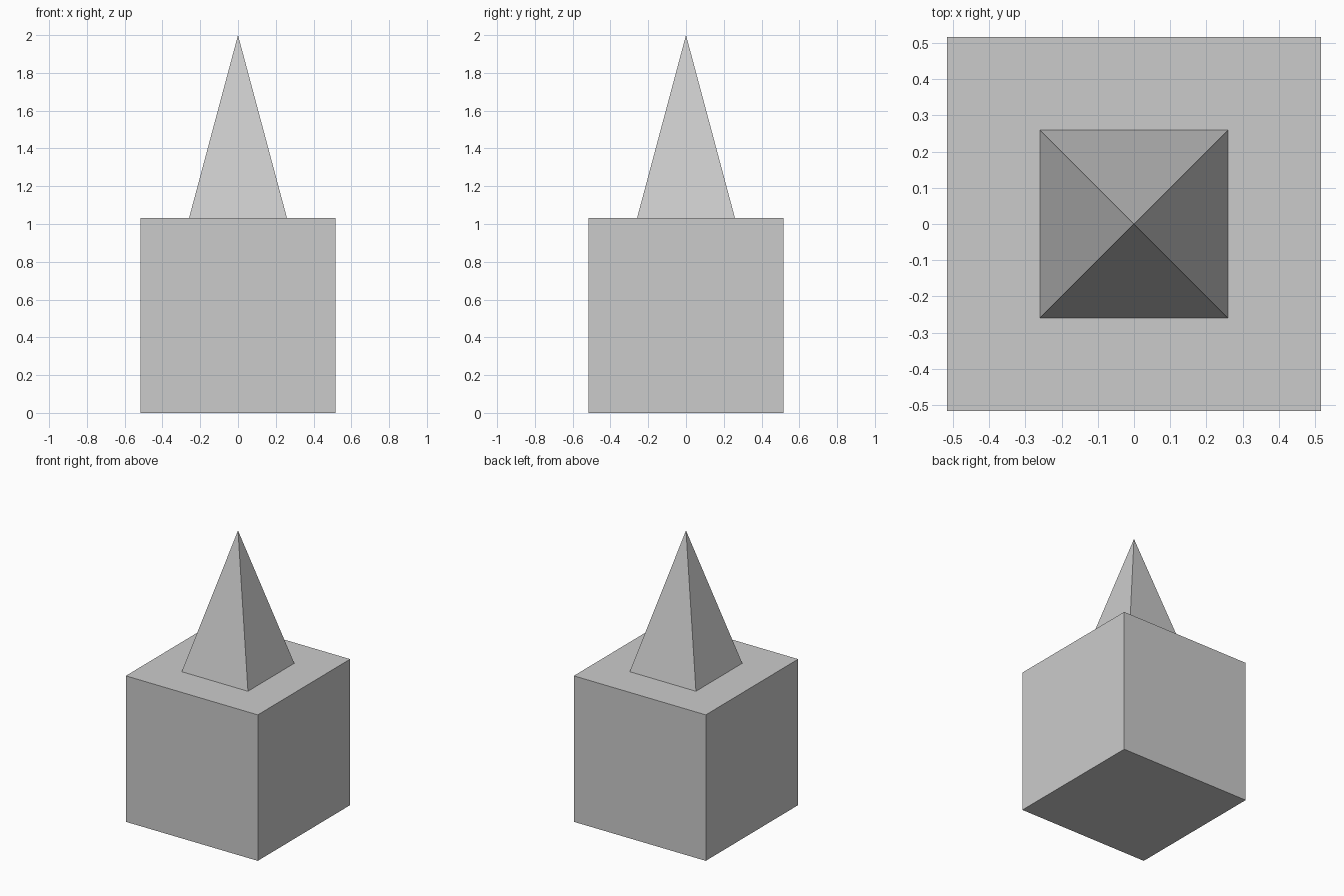
import bpy
import math

default = bpy.data.objects.get("Cube")
if default:
    bpy.data.objects.remove(default, do_unlink=True)

SIDE = 1.032      # edge of the base block
SPIKE = 0.518     # base edge of the spike
TOP = 2.0

# Single plain grey
grey = bpy.data.materials.new("plain grey")
grey.use_nodes = True
colour = (0.6, 0.6, 0.6, 1)
grey.diffuse_color = colour
grey.node_tree.nodes["Principled BSDF"].inputs["Base Color"].default_value = colour


def finish(name):
    obj = bpy.context.object
    obj.name = obj.data.name = name
    obj.data.materials.append(grey)
    bpy.ops.object.transform_apply(location=True, rotation=True, scale=True)
    bpy.ops.object.shade_flat()


# Base block
bpy.ops.mesh.primitive_cube_add(size=SIDE, location=(0, 0, SIDE / 2))
finish("base_block")

# Four-sided spike standing on the block
bpy.ops.mesh.primitive_cone_add(
    vertices=4, radius1=SPIKE / math.sqrt(2), radius2=0, depth=TOP - SIDE,
    location=(0, 0, (TOP + SIDE) / 2), rotation=(0, 0, math.pi / 4))
finish("spike")
